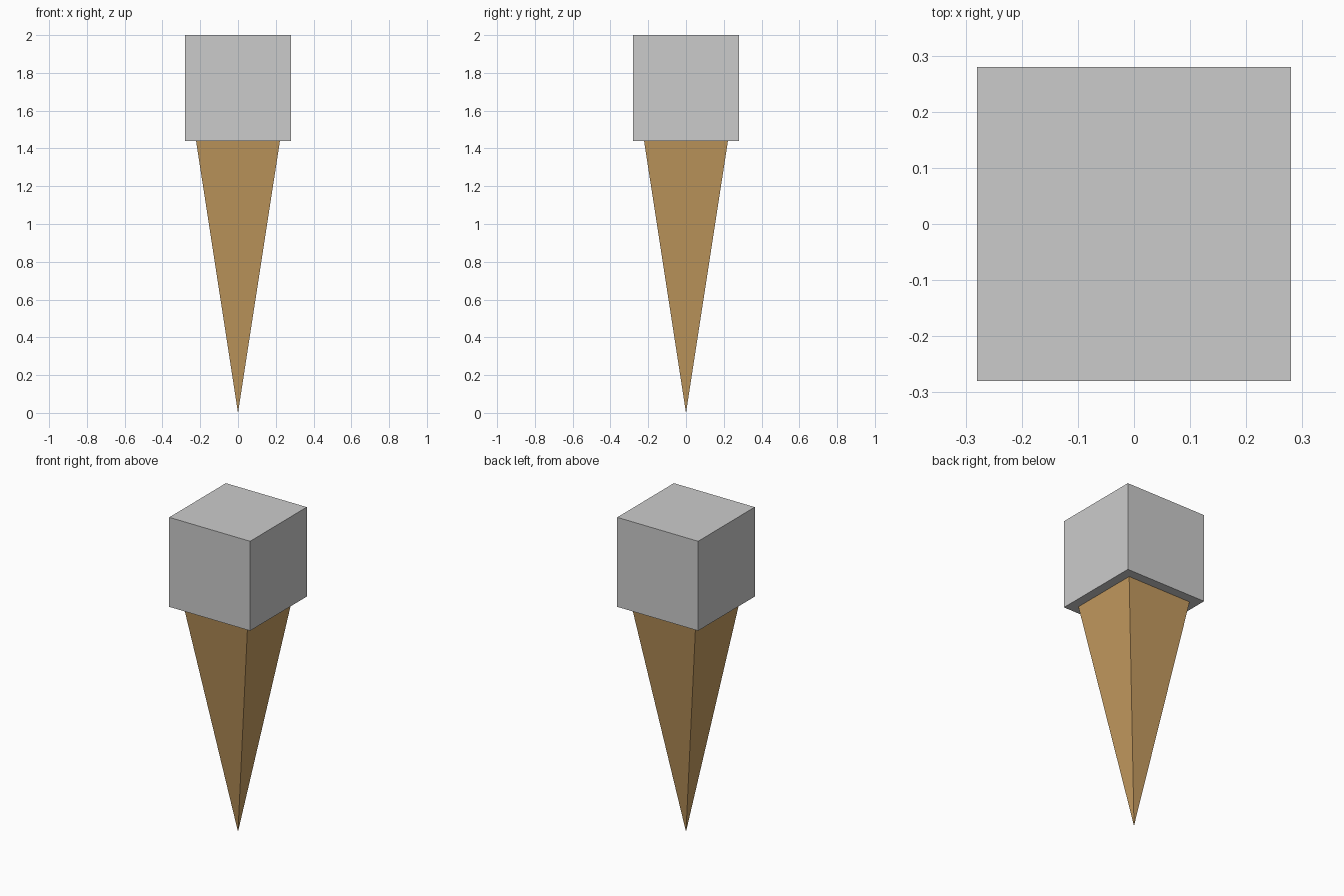
import bpy
import math

if "Cube" in bpy.data.objects:
    bpy.data.objects.remove(bpy.data.objects["Cube"])

SPLIT = 1.44   # height where the spike meets the block
HALF = 0.28    # half width of the block
SPIKE = 0.222  # half width of the spike's base


def paint(obj, name, part, rgb):
    mat = bpy.data.materials.new(name)
    mat.diffuse_color = (*rgb, 1.0)
    mat.use_nodes = True
    mat.node_tree.nodes["Principled BSDF"].inputs["Base Color"].default_value = mat.diffuse_color
    obj.name = part
    obj.data.materials.append(mat)


# Block on top
bpy.ops.mesh.primitive_cube_add(size=1, location=(0, 0, (2 + SPLIT) / 2))
block = bpy.context.object
block.scale = (2 * HALF, 2 * HALF, 2 - SPLIT)
bpy.ops.object.transform_apply(location=False, rotation=False, scale=True)
paint(block, "light grey", "top_block", (0.6, 0.6, 0.6))

# Four-sided spike, point down, flat sides facing the axes
bpy.ops.mesh.primitive_cone_add(vertices=4, radius1=0, radius2=SPIKE * math.sqrt(2),
                                depth=SPLIT, location=(0, 0, SPLIT / 2),
                                rotation=(0, 0, math.pi / 4))
spike = bpy.context.object
bpy.ops.object.transform_apply(location=False, rotation=True, scale=False)
paint(spike, "tan wood", "spike", (0.56, 0.33, 0.117))
